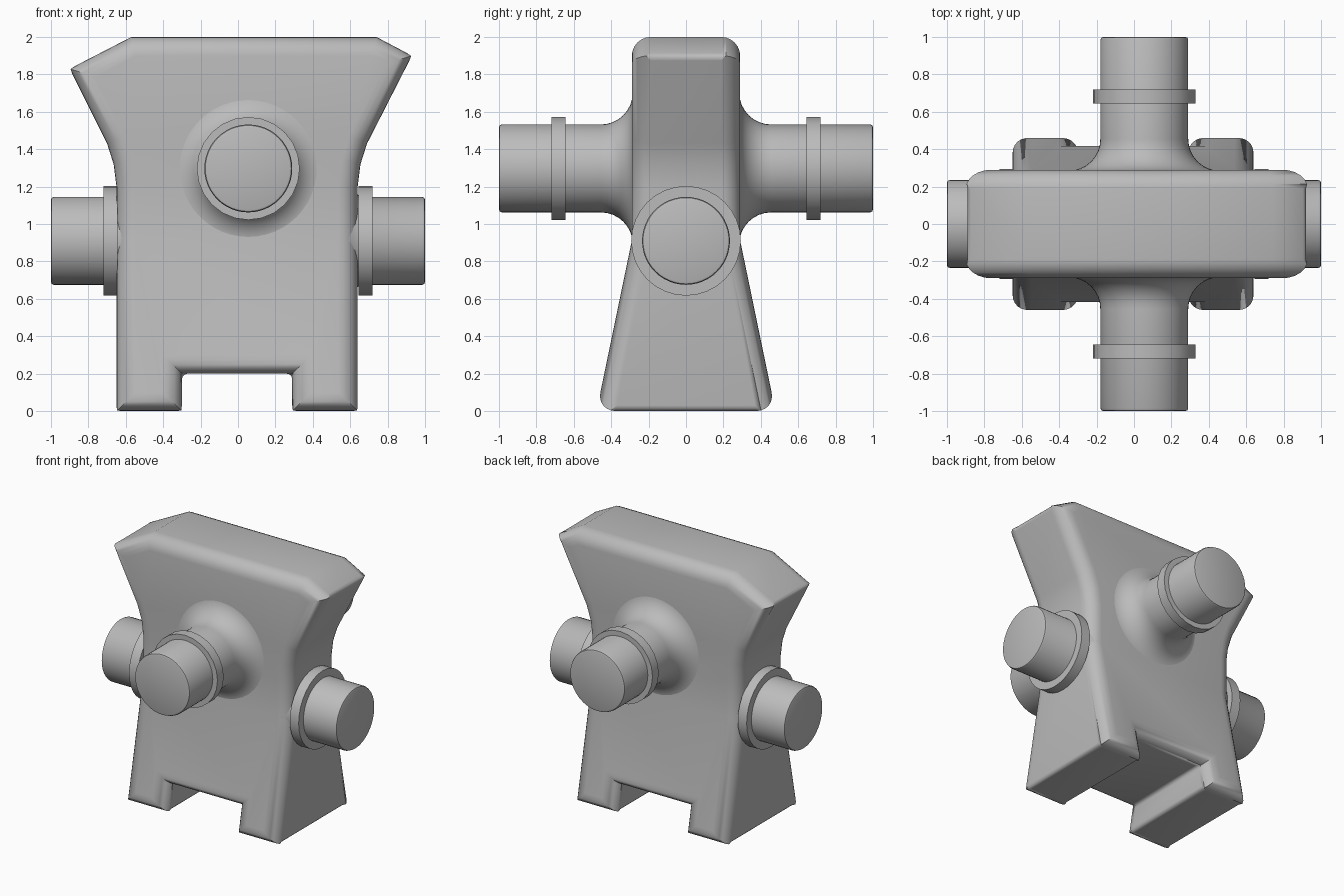
import bpy, bmesh, math
from mathutils import Matrix, Vector

cube = bpy.data.objects.get("Cube")
if cube:
    bpy.data.objects.remove(cube, do_unlink=True)

grey = bpy.data.materials.new("plain grey")
grey.use_nodes = True
grey.diffuse_color = (0.5, 0.5, 0.5, 1)
grey.node_tree.nodes["Principled BSDF"].inputs["Base Color"].default_value = (0.5, 0.5, 0.5, 1)


def finish(bm, name, angle=40):
    bmesh.ops.recalc_face_normals(bm, faces=bm.faces)
    mesh = bpy.data.meshes.new(name)
    bm.to_mesh(mesh)
    bm.free()
    mesh.materials.append(grey)
    obj = bpy.data.objects.new(name, mesh)
    bpy.context.collection.objects.link(obj)
    bpy.ops.object.select_all(action="DESELECT")
    bpy.context.view_layer.objects.active = obj
    obj.select_set(True)
    bpy.ops.object.shade_smooth_by_angle(angle=math.radians(angle))
    return obj


def lathe(name, profile, origin, axis, sides):
    """Spin (distance, radius) pairs around an axis and cap both ends."""
    bm = bmesh.new()
    rings = []
    for dist, rad in profile:
        rings.append([bm.verts.new((rad * math.cos(a), rad * math.sin(a), dist))
                      for a in (math.tau * i / sides for i in range(sides))])
    for lo, hi in zip(rings, rings[1:]):
        for i in range(sides):
            j = (i + 1) % sides
            bm.faces.new((lo[i], lo[j], hi[j], hi[i]))
    bm.faces.new(rings[0])
    bm.faces.new(rings[-1])
    turn = Vector((0, 0, 1)).rotation_difference(Vector(axis)).to_matrix().to_4x4()
    bm.transform(Matrix.Translation(origin) @ turn)
    return finish(bm, name)


# Body: front outline, waist crease, flared base, rounded rim
outline = [(-0.65, 0), (-0.30, 0), (-0.30, 0.2), (0.29, 0.2), (0.29, 0), (0.64, 0),
           (0.64, 1.2), (0.655, 1.32), (0.69, 1.43), (0.93, 1.9), (0.74, 2.0),
           (-0.57, 2.0), (-0.90, 1.83), (-0.70, 1.43), (-0.665, 1.32), (-0.65, 1.2)]
WAIST = 0.91
bm = bmesh.new()
front = bm.faces.new([bm.verts.new((x, 0, z)) for x, z in outline])
ext = bmesh.ops.extrude_face_region(bm, geom=[front])
back = {e for e in ext["geom"] if isinstance(e, bmesh.types.BMVert)}
for v in bm.verts:
    depth = 0.29
    v.co.y = depth if v in back else -depth
bmesh.ops.recalc_face_normals(bm, faces=bm.faces)
bmesh.ops.bisect_plane(bm, geom=bm.verts[:] + bm.edges[:] + bm.faces[:],
                       plane_co=(0, 0, WAIST), plane_no=(0, 0, 1))
for v in bm.verts:
    v.co.y *= 1 + 0.65 * max(0, WAIST - v.co.z) / WAIST
bm.normal_update()
rim = [e for e in bm.edges
       if e.verts[0].co.y * e.verts[1].co.y > 0 and e.calc_face_angle(0) > 0.7]
bmesh.ops.bevel(bm, geom=rim, offset=0.145, offset_type="OFFSET", segments=6,
                profile=0.5, affect="EDGES", clamp_overlap=True)
bm.normal_update()
corners = [e for e in bm.edges if e.calc_face_angle(0) > 1.0
           and abs(e.verts[0].co.y - e.verts[1].co.y) > 0.3]
bmesh.ops.bevel(bm, geom=corners, offset=0.03, offset_type="OFFSET", segments=3,
                profile=0.5, affect="EDGES", clamp_overlap=True)
finish(bm, "body", 45)

# Front and back pipes with a wide fillet at the wall
R = 0.235
FILLET = 0.17
flare = [(0.2, R + FILLET)]
for i in range(9):
    a = math.pi / 2 * i / 8
    flare.append((0.285 + FILLET * (1 - math.cos(a)), R + FILLET * (1 - math.sin(a))))
tip = [(0.985, R), (0.996, R - 0.005), (1.0, R - 0.016)]
for side, s in (("front", -1), ("back", 1)):
    centre = (0.055, 0, 1.297)
    lathe(side + "_pipe", flare + tip, centre, (0, s, 0), 48)
    lathe(side + "_pipe_collar", [(0.645, 0.275), (0.72, 0.275)], centre, (0, s, 0), 24)

# Side pipes with a short neck and a collar against the wall
for side, s in (("left", 1), ("right", -1)):
    centre = (0, 0, WAIST)
    lathe(side + "_pipe", [(0.5, 0.288), (0.57, 0.285), (0.61, 0.265), (0.66, R)] + tip,
          centre, (s, 0, 0), 48)
    lathe(side + "_pipe_collar", [(0.645, 0.293), (0.72, 0.293)], centre, (s, 0, 0), 32)
